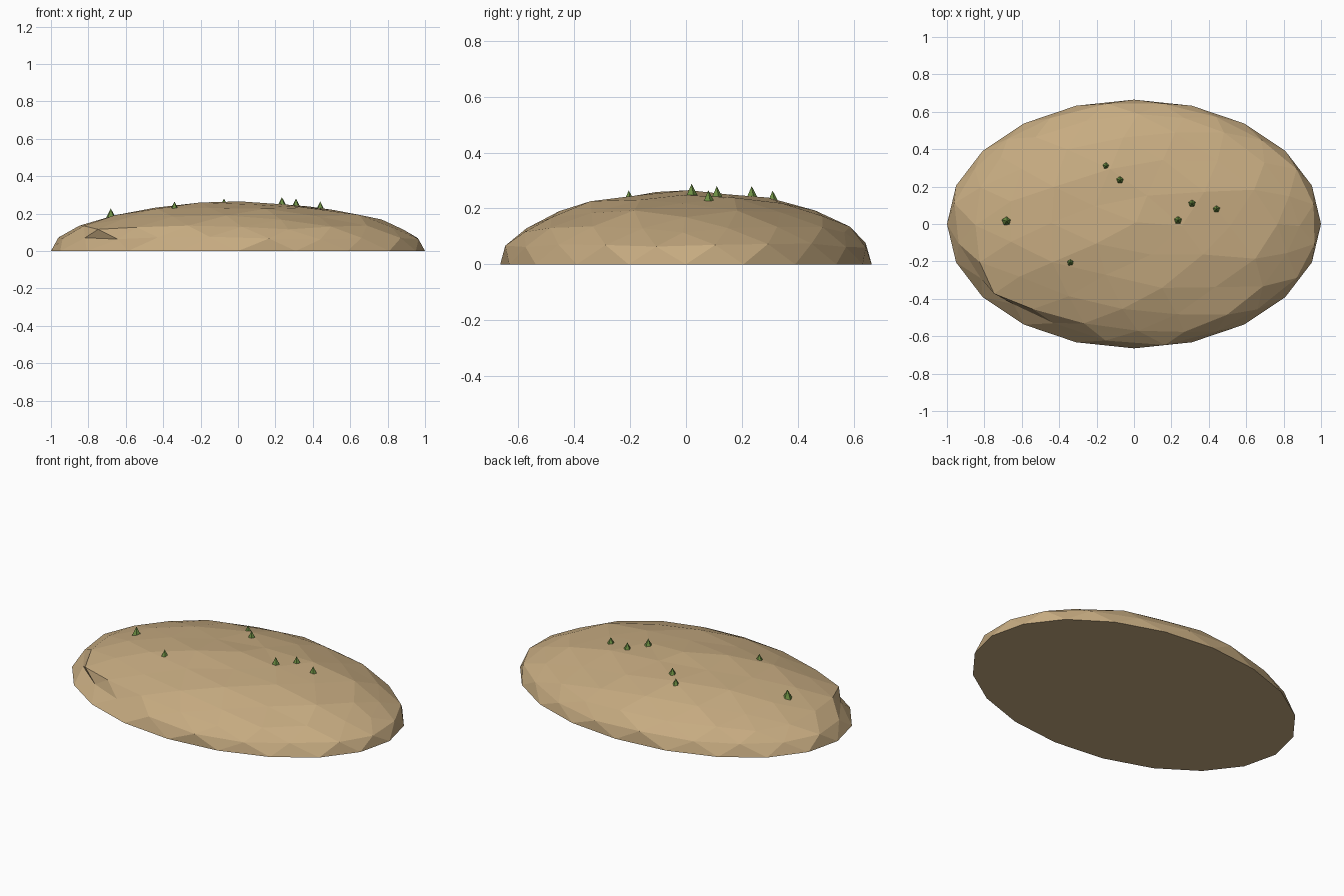
import bpy, bmesh, math, random
from mathutils import Vector

random.seed(4)
cube = bpy.data.objects.get("Cube")
if cube:
    bpy.data.objects.remove(cube, do_unlink=True)


def material(name, rgb):
    mat = bpy.data.materials.new(name)
    mat.use_nodes = True
    mat.diffuse_color = (*rgb, 1)
    mat.node_tree.nodes["Principled BSDF"].inputs["Base Color"].default_value = (*rgb, 1)
    return mat


def add_object(name, bm, mat):
    bmesh.ops.recalc_face_normals(bm, faces=bm.faces)
    mesh = bpy.data.meshes.new(name)
    bm.to_mesh(mesh)
    bm.free()
    mesh.materials.append(mat)
    obj = bpy.data.objects.new(name, mesh)
    bpy.context.collection.objects.link(obj)
    return obj


sand = material("sand", (0.57, 0.41, 0.22))
grass = material("grass green", (0.15, 0.27, 0.055))

# Sand mound: upper half of a faceted sphere, flattened, with a flat underside
bm = bmesh.new()
bmesh.ops.create_icosphere(bm, subdivisions=3, radius=1)
bmesh.ops.delete(bm, geom=[v for v in bm.verts if v.co.z < -0.01], context="VERTS")
rim = [e for e in bm.edges if e.is_boundary]
bmesh.ops.contextual_create(bm, geom=rim)
for v in bm.verts:
    low = v.co.z < 0.01
    angle = math.degrees(math.atan2(v.co.y, v.co.x))
    v.co = Vector((v.co.x, v.co.y * 0.665, v.co.z * 0.262))
    if low:
        v.co.z = 0
        continue
    # Gentle unevenness
    v.co += Vector((random.uniform(-1, 1), random.uniform(-1, 1), random.uniform(-0.4, 0.4))) * 0.014
    # Steep hollow on the front right flank
    if -155 < angle < -110:
        if v.co.z < 0.09:
            v.co.x *= 0.95
            v.co.y *= 0.95
        elif v.co.z < 0.16:
            v.co.x *= 1.02
            v.co.y *= 1.03
add_object("sand_mound", bm, sand)

# Grass tufts: five-sided spikes given as x, y, tip height, radius
tufts = [
    (-0.15, 0.31, 0.264, 0.034), (-0.075, 0.235, 0.28, 0.028),
    (0.31, 0.11, 0.28, 0.031), (0.44, 0.08, 0.265, 0.034),
    (0.235, 0.02, 0.288, 0.032), (-0.68, 0.015, 0.228, 0.032),
    (-0.34, -0.205, 0.265, 0.026),
]
for i, (x, y, tip, radius) in enumerate(tufts):
    height = radius * 1.9
    bm = bmesh.new()
    bmesh.ops.create_cone(bm, cap_ends=True, segments=5, radius1=radius, radius2=0, depth=height)
    bmesh.ops.remove_doubles(bm, verts=bm.verts, dist=0.0001)
    tuft = add_object(f"grass_tuft_{i + 1}", bm, grass)
    tuft.location = (x, y, tip - height / 2)
